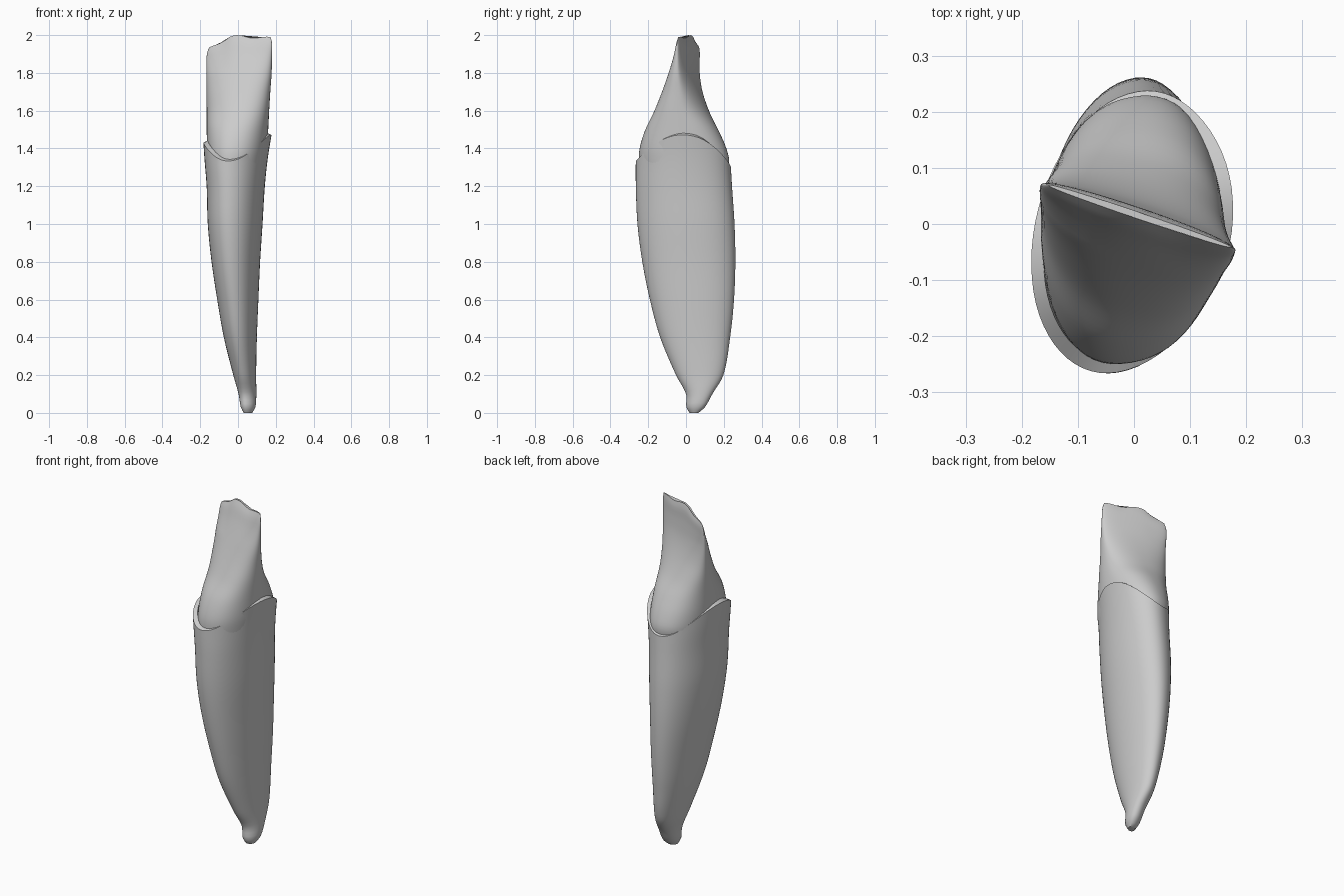
import bpy, bmesh, math

cube = bpy.data.objects.get("Cube")
if cube:
    bpy.data.objects.remove(cube)

SIDES = 64
ANGLES = [2 * math.pi * i / SIDES for i in range(SIDES)]

enamel = bpy.data.materials.new("plain grey")
enamel.use_nodes = True
GREY = (0.6, 0.6, 0.6, 1)
enamel.diffuse_color = GREY
enamel.node_tree.nodes["Principled BSDF"].inputs["Base Color"].default_value = GREY


def sample(rows, z):
    """Smooth interpolation of a section table whose first column is height."""
    z = max(rows[0][0], min(rows[-1][0], z))
    i = next(n for n in range(len(rows) - 1) if z <= rows[n + 1][0])
    p, q = rows[i], rows[i + 1]
    o, r = rows[max(i - 1, 0)], rows[min(i + 2, len(rows) - 1)]
    h = q[0] - p[0]
    t = (z - p[0]) / h
    out = []
    for a, b, c, d in list(zip(o, p, q, r))[1:]:
        m0 = (c - a) / (q[0] - o[0]) * h
        m1 = (d - b) / (r[0] - p[0]) * h
        out.append(b + m0 * t + (3 * (c - b) - 2 * m0 - m1) * t * t
                   + (m0 + m1 - 2 * (c - b)) * t ** 3)
    return out


def rounded(v, power):
    return math.copysign(abs(v) ** power, v)


def skin(name, rings):
    """Join closed rings of points into one capped, smooth surface."""
    bm = bmesh.new()
    loops = [[bm.verts.new(p) for p in ring] for ring in rings]
    for low, high in zip(loops, loops[1:]):
        for i in range(SIDES):
            j = (i + 1) % SIDES
            bm.faces.new((low[i], low[j], high[j], high[i]))
    bm.faces.new(loops[0][::-1])
    bm.faces.new(loops[-1])
    bmesh.ops.recalc_face_normals(bm, faces=bm.faces)
    mesh = bpy.data.meshes.new(name)
    bm.to_mesh(mesh)
    bm.free()
    mesh.materials.append(enamel)
    obj = bpy.data.objects.new(name, mesh)
    bpy.context.collection.objects.link(obj)
    bpy.ops.object.select_all(action="DESELECT")
    obj.select_set(True)
    bpy.context.view_layer.objects.active = obj
    bpy.ops.object.shade_smooth_by_angle(angle=math.radians(45))


# Root: height, x low, x high, y low, y high
ROOT = [
    (0.0, 0.03, 0.075, 0.02, 0.065),
    (0.03, 0.015, 0.092, 0.002, 0.1),
    (0.1, 0.003, 0.097, 0.0, 0.14),
    (0.2, -0.025, 0.096, -0.055, 0.2),
    (0.4, -0.075, 0.1, -0.14, 0.237),
    (0.6, -0.11, 0.108, -0.195, 0.258),
    (0.8, -0.14, 0.117, -0.235, 0.265),
    (1.0, -0.16, 0.13, -0.26, 0.26),
    (1.2, -0.166, 0.142, -0.268, 0.246),
    (1.35, -0.178, 0.158, -0.267, 0.236),
    (1.5, -0.187, 0.182, -0.262, 0.225),
]


def root_point(a, z, inset=0.0, lift=0.0):
    x0, x1, y0, y1 = sample(ROOT, z)
    hx, hy = (x1 - x0) / 2 - inset, (y1 - y0) / 2 - inset
    c, s = rounded(math.cos(a), 0.95), rounded(math.sin(a), 0.95)
    skew = 0.3 * hx
    return ((x0 + x1) / 2 + hx * c,
            (y0 + y1) / 2 + 0.97 * hy * s + skew * c, z + lift)


def rim(a):
    """Wavy neck line, high at the sides and low at front and back."""
    return (1.384 + 0.018 * math.cos(a) + 0.064 * math.cos(2 * a)
            - 0.02 * math.sin(a) - 0.02 * math.sin(2 * a))


STEPS = 48
rings = [[root_point(a, rim(a) * (k / STEPS) ** 1.2) for a in ANGLES]
         for k in range(STEPS + 1)]
# Lip at the neck, then a short inner wall
rings.append([root_point(a, rim(a), 0.022, 0.012) for a in ANGLES])
rings.append([root_point(a, rim(a), 0.03, -0.08) for a in ANGLES])
skin("root", rings)

# Crown: height, x low, x high, y middle, front depth, back depth, twist
CROWN = [
    (1.2, -0.15, 0.135, -0.01, 0.22, 0.2, 0.04),
    (1.32, -0.157, 0.145, -0.01, 0.236, 0.236, 0.03),
    (1.4, -0.163, 0.154, -0.008, 0.236, 0.22, 0.02),
    (1.5, -0.166, 0.16, -0.005, 0.21, 0.175, 0.0),
    (1.6, -0.166, 0.165, 0.0, 0.163, 0.116, -0.03),
    (1.7, -0.167, 0.171, 0.003, 0.12, 0.07, -0.043),
    (1.8, -0.168, 0.178, 0.006, 0.08, 0.038, -0.052),
    (1.9, -0.167, 0.18, 0.01, 0.043, 0.022, -0.057),
    (1.97, -0.163, 0.18, 0.012, 0.02, 0.016, -0.058),
    (2.0, -0.152, 0.173, 0.014, 0.006, 0.006, -0.055),
]


def crown_point(a, z):
    x0, x1, ym, front, back, twist = sample(CROWN, z)
    c, s = rounded(math.cos(a), 0.9), rounded(math.sin(a), 0.9)
    x = (x0 + x1) / 2 + (x1 - x0) / 2 * c
    y = ym + (front if s < 0 else back) * s + twist * c
    # Uneven biting edge with one rounded corner
    drop = (0.07 * max(0, -x - 0.04) / 0.12 + 0.012 * (1 - math.cos(40 * x)) / 2
            + 0.01 * max(0, x) / 0.18)
    return x, y, z - drop * max(0, (z - 1.8) / 0.2)


levels = [1.2 + 0.8 * k / 40 for k in range(41)]
skin("crown", [[crown_point(a, z) for a in ANGLES] for z in levels])
